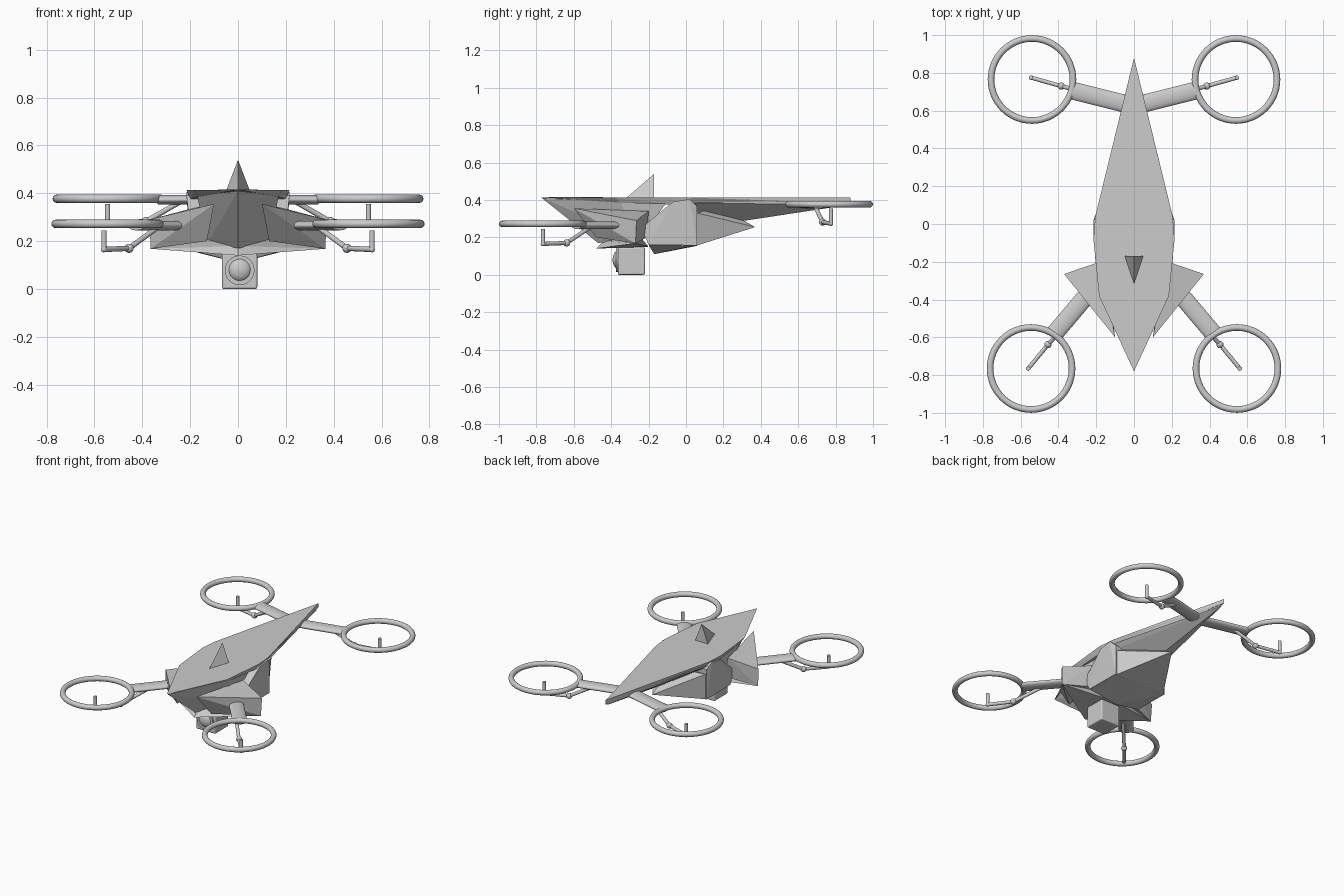
import bpy, bmesh
from mathutils import Vector

if "Cube" in bpy.data.objects:
    bpy.data.objects.remove(bpy.data.objects["Cube"])


def hull(name, pts, mirror=True):
    """Flat-faced solid wrapped round a few points, mirrored across x."""
    all_pts = set(pts)
    if mirror:
        all_pts |= {(-x, y, z) for x, y, z in pts}
    bm = bmesh.new()
    for p in sorted(all_pts):
        bm.verts.new(p)
    res = bmesh.ops.convex_hull(bm, input=bm.verts[:])
    junk = [v for v in bm.verts if not v.link_faces]
    bmesh.ops.delete(bm, geom=junk, context='VERTS')
    bmesh.ops.recalc_face_normals(bm, faces=bm.faces[:])
    me = bpy.data.meshes.new(name)
    bm.to_mesh(me)
    bm.free()
    ob = bpy.data.objects.new(name, me)
    bpy.context.collection.objects.link(ob)
    return ob


def smooth(name):
    ob = bpy.context.object
    ob.name = name
    bpy.ops.object.shade_smooth_by_angle()
    return ob


def tube(name, a, b, rx, ry=None):
    """Round or flattened tube from a to b."""
    a, b = Vector(a), Vector(b)
    d = b - a
    bpy.ops.mesh.primitive_cylinder_add(
        vertices=24, radius=1, depth=d.length, location=(a + b) / 2,
        rotation=d.to_track_quat('Z', 'Y').to_euler())
    bpy.context.object.scale = (rx, ry or rx, 1)
    return smooth(name)


def ball(name, loc, r, sy=1):
    bpy.ops.mesh.primitive_uv_sphere_add(segments=24, ring_count=16, radius=r, location=loc)
    bpy.context.object.scale = (1, sy, 1)
    return smooth(name)


# Long kite-shaped top deck with tapering tail
hull("top_deck", [
    (0, 0.88, 0.412), (0, 0.88, 0.382), (0.205, 0.04, 0.412), (0.215, -0.08, 0.414),
    (0.185, -0.38, 0.414), (0, -0.78, 0.415), (0.2, -0.05, 0.375), (0.17, -0.35, 0.385)])
hull("tail_keel", [
    (0, 0.87, 0.40), (0, 0.86, 0.372), (0, 0.2, 0.272), (0.2, 0.04, 0.385), (0.18, 0.0, 0.36)])

# Fin on the deck
hull("top_fin", [(0.05, -0.17, 0.41), (0, -0.32, 0.41), (0, -0.17, 0.54)])

# Nose wedge
hull("nose_keel", [
    (0, -0.77, 0.41), (0, -0.47, 0.17), (0.17, -0.35, 0.39), (0.13, -0.25, 0.19), (0.17, -0.1, 0.39)])

# Central hull block and pointed rear
hull("hull_core", [
    (0.2, -0.2, 0.16), (0.2, 0.06, 0.157), (0.2, 0.06, 0.365), (0.215, 0.02, 0.405),
    (0.215, -0.07, 0.39), (0.2, -0.24, 0.25)])
hull("rear_point", [
    (0, 0.37, 0.255), (0.19, 0.06, 0.157), (0.19, 0.06, 0.33), (0, 0.17, 0.37)])

# Belly gem and front belly shield
hull("belly_gem", [(0, -0.17, 0.11), (0.19, 0.05, 0.157), (0.19, -0.2, 0.16), (0, 0.06, 0.155)])
hull("belly_shield", [
    (0, -0.48, 0.14), (0.365, -0.27, 0.168), (0, -0.2, 0.15), (0.15, -0.25, 0.21), (0, -0.44, 0.18)])

for s, side in ((-1, "left"), (1, "right")):
    # Side cheek wings
    hull(f"{side}_cheek_wing", [(s * x, y, z) for x, y, z in [
        (0.1, -0.6, 0.355), (0.37, -0.265, 0.29), (0.365, -0.27, 0.168),
        (0.18, -0.2, 0.34), (0.15, -0.21, 0.2), (0.13, -0.48, 0.2)]], mirror=False)

    # Rotor arms: ring centre, arm start, arm end, strut top, joint, post foot, post top
    for end, ring, a0, a1, st, jt, ft, top in (
        ("front", (0.545, -0.765, 0.272), (0.15, -0.26, 0.265), (0.425, -0.585, 0.265),
         (0.33, -0.5, 0.262), (0.455, -0.638, 0.17), (0.56, -0.765, 0.165), 0.245),
        ("rear", (0.54, 0.765, 0.377), (0, 0.625, 0.375), (0.33, 0.707, 0.373),
         (0.24, 0.69, 0.365), (0.385, 0.73, 0.282), (0.545, 0.775, 0.273), 0.355)):
        ring, a0, a1, st, jt, ft = [(s * x, y, z) for x, y, z in (ring, a0, a1, st, jt, ft)]
        n = f"{end}_{side}"
        bpy.ops.mesh.primitive_torus_add(
            major_segments=64, minor_segments=16, major_radius=0.217,
            minor_radius=0.0175, location=ring)
        smooth(f"{n}_rotor_ring")
        tube(f"{n}_arm", a0, a1, 0.047, 0.02)
        tube(f"{n}_strut", st, jt, 0.011)
        ball(f"{n}_joint", jt, 0.019)
        tube(f"{n}_link", jt, ft, 0.011)
        ball(f"{n}_foot", ft, 0.012)
        tube(f"{n}_post", ft, (ft[0], ft[1], top), 0.011)

# Camera box with rounded edges
bpy.ops.mesh.primitive_cube_add(size=1, location=(0.007, -0.292, 0.0735))
box = bpy.context.object
box.scale = (0.147, 0.145, 0.147)
bpy.ops.object.transform_apply(location=False, rotation=False, scale=True)
bev = box.modifiers.new("edges", 'BEVEL')
bev.width = 0.008
bev.segments = 3
smooth("camera_box")

# Lens collar and dome
tube("lens_collar", (0.007, -0.355, 0.078), (0.007, -0.374, 0.078), 0.062)
ball("lens", (0.007, -0.36, 0.08), 0.05, 0.65)
